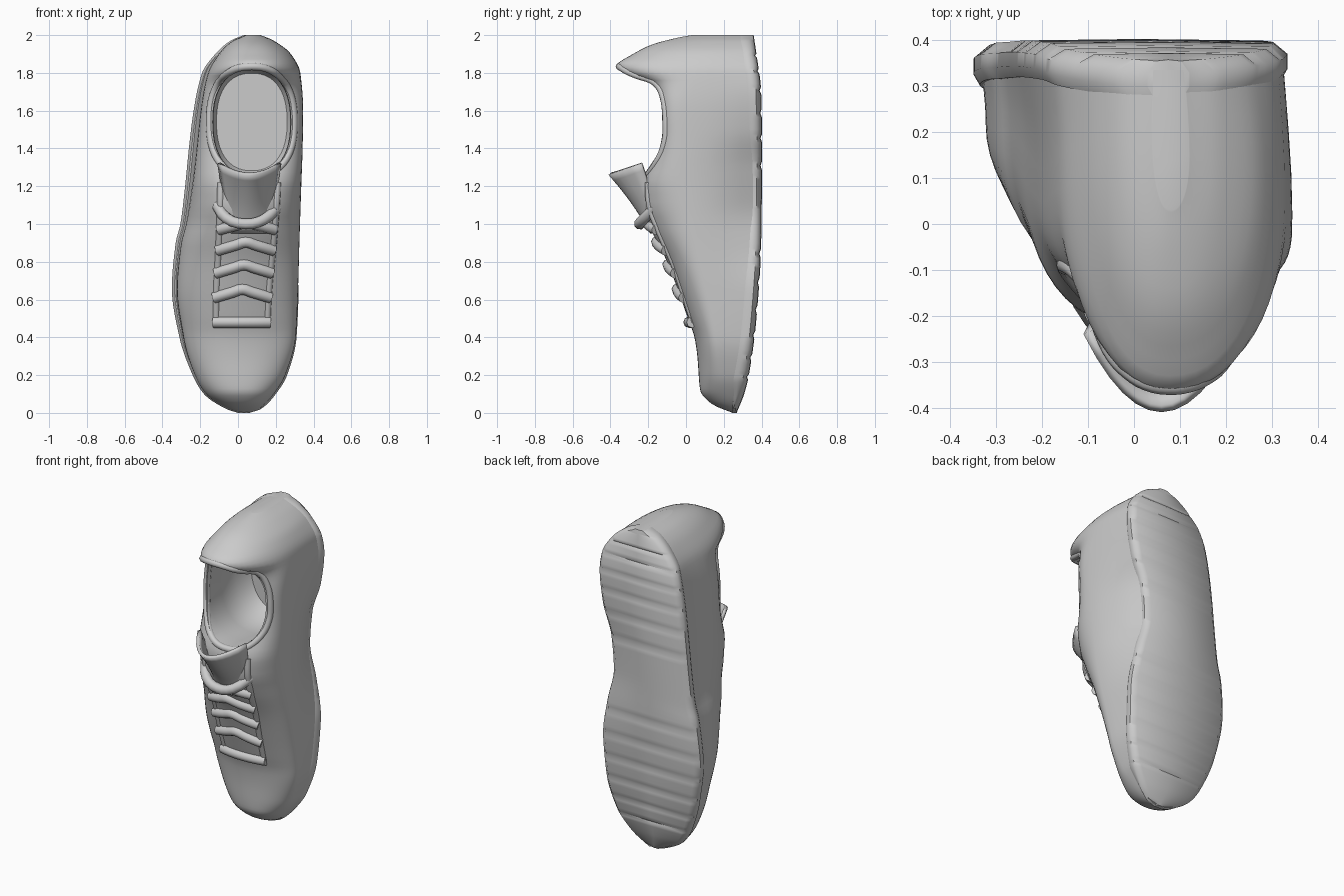
import bpy, math

if "Cube" in bpy.data.objects:
    bpy.data.objects.remove(bpy.data.objects["Cube"])

# Profiles along the shoe's length: (z, value)
SOLE_L = [(0, .0), (.02, -.06), (.1, -.18), (.2, -.24), (.4, -.31), (.66, -.35), (.9, -.33), (1.0, -.305),
          (1.2, -.28), (1.4, -.26), (1.6, -.235), (1.8, -.19), (1.9, -.12), (1.97, -.04), (2, .03)]
SOLE_R = [(0, .06), (.02, .12), (.1, .2), (.2, .26), (.4, .31), (.65, .32), (.9, .28), (1.1, .235),
          (1.3, .25), (1.5, .31), (1.7, .335), (1.8, .325), (1.9, .27), (1.97, .19), (2, .12)]
BODY_R = [(0, .06), (.02, .11), (.1, .19), (.2, .25), (.4, .305), (.66, .318), (.9, .325), (1.2, .335),
          (1.4, .342), (1.6, .345), (1.8, .33), (1.9, .28), (1.97, .19), (2, .12)]
FRONT = [(0, .25), (.03, .17), (.06, .12), (.12, .075), (.3, .06), (.4, .045), (.5, .01), (.6, -.025),
         (.8, -.1), (1.0, -.2), (1.1, -.235), (1.2, -.235), (1.3, -.2), (1.4, -.165), (1.5, -.15),
         (1.6, -.15), (1.7, -.175), (1.76, -.23), (1.8, -.34), (1.84, -.365), (1.9, -.28),
         (1.95, -.18), (1.985, -.05), (2, .03)]
BACK = [(0, .265), (.1, .305), (.2, .33), (.5, .37), (.9, .395), (1.4, .4), (1.7, .395), (1.9, .37), (2, .355)]
MID_L = [(0, .27), (.2, .24), (1, .2), (1.6, .12), (2, .2)]
MID_R = [(0, .27), (.2, .2), (.5, .15), (1, .05), (1.6, .02), (2, .15)]
CREST = [(0, .03), (.5, .02), (1, .05), (1.5, .07), (2, .08)]
ROUND = [(0, 2.2), (.5, 2.1), (1, 2.1), (1.3, 2.8), (1.6, 3.4), (1.75, 2.6), (1.85, 2.2), (2, 2.2)]
LEAN = [(0, .01), (.2, .012), (.5, .025), (1, .03), (1.4, .04), (1.8, .03), (1.95, .012), (2, .01)]


def at(prof, z):
    """Smooth monotone interpolation of a profile."""
    z = min(max(z, prof[0][0]), prof[-1][0])
    n = len(prof)
    k = next(i for i in range(n - 1) if z <= prof[i + 1][0])

    def slope(i):
        return (prof[i + 1][1] - prof[i][1]) / (prof[i + 1][0] - prof[i][0])

    def tangent(i):
        if i == 0 or i == n - 1:
            return slope(min(i, n - 2))
        a, b = slope(i - 1), slope(i)
        return 0 if a * b <= 0 else 2 * a * b / (a + b)
    h = prof[k + 1][0] - prof[k][0]
    t = (z - prof[k][0]) / h
    return ((2*t**3 - 3*t**2 + 1) * prof[k][1] + (t**3 - 2*t**2 + t) * h * tangent(k)
            + (3*t**2 - 2*t**3) * prof[k + 1][1] + (t**3 - t**2) * h * tangent(k + 1))


def body_l(z):
    return at(SOLE_L, z) + at(LEAN, z)


def top_y(x, z):
    """Height of the upper's outer surface."""
    c, n = at(CREST, z), at(ROUND, z)
    mid, w = (at(MID_L, z), c - body_l(z)) if x < c else (at(MID_R, z), at(BODY_R, z) - c)
    d = min(abs(x - c) / w, 1)
    return mid - (mid - at(FRONT, z)) * (1 - d**n)**(1 / n)


def mesh_object(name, verts, faces):
    me = bpy.data.meshes.new(name)
    me.from_pydata(verts, [], faces)
    me.update()
    ob = bpy.data.objects.new(name, me)
    bpy.context.collection.objects.link(ob)
    return ob


def activate(ob):
    bpy.ops.object.select_all(action='DESELECT')
    ob.select_set(True)
    bpy.context.view_layer.objects.active = ob


def smooth(ob, angle=45):
    activate(ob)
    bpy.ops.object.shade_smooth_by_angle(angle=math.radians(angle))


def loft(name, rings):
    """Skin closed rings of equal size and cap both ends."""
    m = len(rings[0])
    faces = [(i*m + j, i*m + (j+1) % m, (i+1)*m + (j+1) % m, (i+1)*m + j)
             for i in range(len(rings) - 1) for j in range(m)]
    last = (len(rings) - 1) * m
    faces += [tuple(reversed(range(m))), tuple(range(last, last + m))]
    ob = mesh_object(name, [v for r in rings for v in r], faces)
    activate(ob)
    bpy.ops.object.mode_set(mode='EDIT')
    bpy.ops.mesh.select_all(action='SELECT')
    bpy.ops.mesh.normals_make_consistent(inside=False)
    bpy.ops.object.mode_set(mode='OBJECT')
    return ob


def tube(name, pts, radius, closed=False):
    cu = bpy.data.curves.new(name, 'CURVE')
    cu.dimensions = '3D'
    cu.bevel_depth, cu.bevel_resolution, cu.resolution_u = radius, 2, 3
    cu.use_fill_caps = True
    sp = cu.splines.new('BEZIER')
    sp.bezier_points.add(len(pts) - 1)
    for p, co in zip(sp.bezier_points, pts):
        p.co = co
        p.handle_left_type = p.handle_right_type = 'AUTO'
    sp.use_cyclic_u = closed
    ob = bpy.data.objects.new(name, cu)
    bpy.context.collection.objects.link(ob)
    activate(ob)
    bpy.ops.object.convert(target='MESH')
    smooth(bpy.context.object, 60)


def body_ring(z):
    c, n, f, b = at(CREST, z), at(ROUND, z), at(FRONT, z), at(BACK, z) - .02
    sl, sr = at(SOLE_L, z) + .012, at(SOLE_R, z) - .012
    xl, xr, ml, mr = body_l(z), at(BODY_R, z), at(MID_L, z), at(MID_R, z)

    def ease(a, e, t):
        return a + (e - a) * math.sin(t * math.pi / 2)
    pts = [(ease(sl, xl, t/4), b + (ml - b) * t/4, z) for t in range(4)]
    for i in range(29):
        a = math.pi * (1 - i / 28)
        co, s = math.cos(a), max(math.sin(a), 0)
        w, m = (c - xl, ml) if co < 0 else (xr - c, mr)
        pts.append((c + math.copysign(abs(co)**(2/n), co) * w, m - (m - f) * s**(2/n), z))
    return pts + [(ease(sr, xr, t/4), b + (mr - b) * t/4, z) for t in (3, 2, 1, 0)]


# Upper with the foot opening cut out
upper = loft("upper", [body_ring(1 - math.cos(math.pi * i / 80)) for i in range(81)])


def opening(a, grow=0):
    c, s = math.cos(a), math.sin(a)
    return (.073 + math.copysign(abs(c)**.85, c) * (.207 + grow), 1.54 + math.copysign(abs(s)**.85, s) * (.278 + grow))


angles = [2 * math.pi * i / 40 for i in range(40)]
cut = loft("opening_cutter", [[(opening(a, g)[0], y, opening(a, g)[1]) for a in angles]
                              for y, g in ((-.7, 0), (-.1, 0), (.05, .02), (.2, .025), (.29, -.02))])
cut.hide_render = True
mod = upper.modifiers.new("opening", 'BOOLEAN')
mod.operation, mod.object, mod.solver = 'DIFFERENCE', cut, 'EXACT'
activate(upper)
bpy.ops.object.modifier_apply(modifier=mod.name)
bpy.data.objects.remove(cut)
smooth(upper)

# Padded collar around the opening
rim = [opening(a, .016) for a in angles]
tube("collar", [(x, top_y(x, z) + .012, z) for x, z in rim], .02, True)

# Outsole with shallow cross grooves in the tread
rings = []
for i in range(121):
    z = 1 - math.cos(math.pi * i / 120)
    l, r, b = at(SOLE_L, z), at(SOLE_R, z), at(BACK, z)
    th = .08 * min(1, .3 + z * 4)
    g = .008 if i % 6 == 0 and (.15 < z < .9 or 1.3 < z < 1.9) else 0
    e = min(.03, (r - l) / 5)
    rings.append([(l + .014, b - th, z), (l, b - th * .7, z), (l, b - .025, z), (l + e, b - g, z),
                  ((l + r) / 2, b - g + .003, z),
                  (r - e, b - g, z), (r, b - .025, z), (r, b - th * .7, z), (r - .014, b - th, z)])
smooth(loft("outsole", rings), 50)

# Flared tongue
TONGUE = [(0, -.19), (.4, -.265), (.75, -.345), (1, -.41)]
verts = []
for j in range(11):
    t = j / 10
    for i in range(13):
        d = i / 6 - 1
        verts.append((.06 + d * (.11 + .06 * t), at(TONGUE, t) + (.03 + .14 * t) * d * d,
                      .95 + t * (.31 + .06 * d * d)))
tongue = mesh_object("tongue", verts, [(j*13 + i, j*13 + i + 1, j*13 + i + 14, j*13 + i + 13)
                                       for j in range(10) for i in range(12)])
sol = tongue.modifiers.new("thickness", 'SOLIDIFY')
sol.thickness = .02
sol.offset = -1
smooth(tongue, 60)

# Eyelet edges beside the throat
for name, s in (("left_eyelet_edge", -1), ("right_eyelet_edge", 1)):
    edge = [(at(CREST, z) + s * (.125 + .02 * z), z) for z in (.48, .65, .8, .95, 1.1, 1.22)]
    tube(name, [(x, top_y(x, z) + .012, z) for x, z in edge], .02)

# Lace rows: a straight bar at the bottom, then chevrons
for k, (z, rise) in enumerate(((.48, 0), (.61, .045), (.74, .045), (.86, .045), (.97, .04))):
    pts = []
    for i in range(7):
        d = i / 3 - 1
        x = at(CREST, z) + d * .15
        zz = z + rise * (1 - abs(d))
        pts.append((x, top_y(x, zz) - .002, zz))
    tube(f"lace_row_{k + 1}", pts, .03)

# Tied lace across the base of the tongue
tube("lace_knot", [(-.11, -.16, 1.1), (-.06, -.22, 1.03), (.04, -.245, 1.0), (.13, -.23, 1.02), (.21, -.16, 1.09)], .03)
